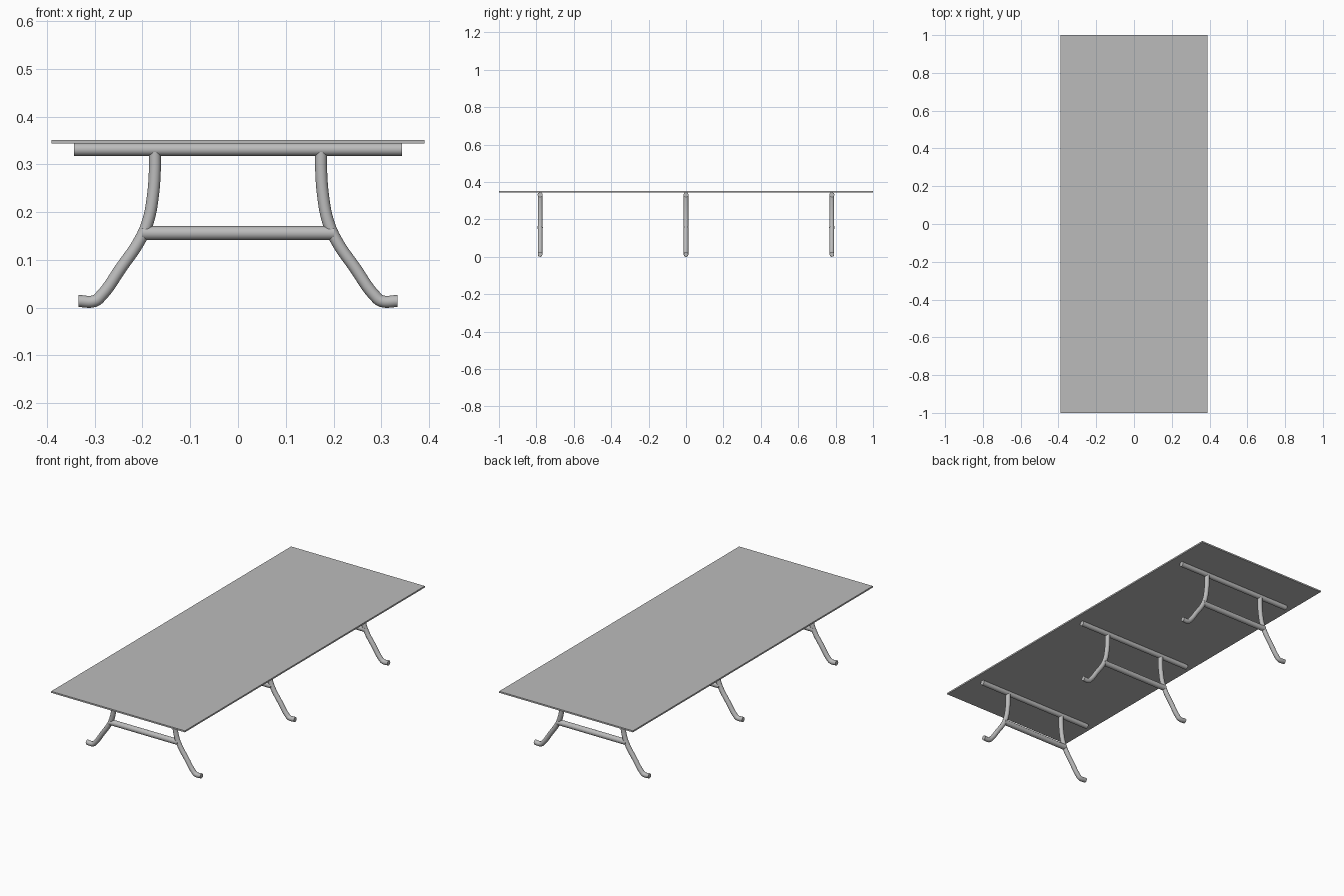
import bpy
import math

cube = bpy.data.objects.get("Cube")
if cube:
    bpy.data.objects.remove(cube, do_unlink=True)

grey = bpy.data.materials.new("matte grey")
grey.use_nodes = True
COLOUR = (0.5, 0.5, 0.5, 1)
grey.diffuse_color = COLOUR
bsdf = next(n for n in grey.node_tree.nodes if n.type == 'BSDF_PRINCIPLED')
bsdf.inputs["Base Color"].default_value = COLOUR


def finish(obj, name, smooth=True):
    obj.name = name
    obj.data.materials.clear()
    obj.data.materials.append(grey)
    if smooth:
        bpy.ops.object.shade_smooth_by_angle(angle=math.radians(40))
    return obj


def cross_tube(name, y, z, half_length, radius):
    """Straight round bar running across the table."""
    bpy.ops.mesh.primitive_cylinder_add(
        vertices=24, radius=radius, depth=2 * half_length,
        location=(0, y, z), rotation=(0, math.pi / 2, 0))
    return finish(bpy.context.object, name)


def bent_leg(name, side, y):
    """Round tube swept along the curved leg profile, ending in a flat foot."""
    curve = bpy.data.curves.new(name, 'CURVE')
    curve.dimensions = '3D'
    curve.bevel_depth = LEG_RADIUS
    curve.bevel_resolution = 4
    curve.resolution_u = 5
    curve.use_fill_caps = True
    spline = curve.splines.new('BEZIER')
    spline.bezier_points.add(len(LEG_PATH) - 1)
    for point, (x, z) in zip(spline.bezier_points, LEG_PATH):
        point.co = (side * x, y, z)
        point.handle_left_type = point.handle_right_type = 'AUTO'
    obj = bpy.data.objects.new(name, curve)
    bpy.context.collection.objects.link(obj)
    bpy.ops.object.select_all(action='DESELECT')
    obj.select_set(True)
    bpy.context.view_layer.objects.active = obj
    bpy.ops.object.convert(target='MESH')
    return finish(bpy.context.object, name)


LEG_RADIUS = 0.0125
LEG_PATH = [(0.174, 0.326), (0.174, 0.29), (0.178, 0.235), (0.188, 0.182),
            (0.205, 0.142), (0.245, 0.083), (0.288, 0.023),
            (0.3, 0.0138), (0.334, 0.0138)]

# Thin table top
bpy.ops.mesh.primitive_cube_add(size=1, location=(0, 0, 0.347))
top = bpy.context.object
top.scale = (0.78, 2, 0.008)
bpy.ops.object.transform_apply(location=False, rotation=False, scale=True)
finish(top, "table_top", smooth=False)

# Three matching trestles
for place, y in (("front", -0.78), ("middle", 0), ("back", 0.78)):
    cross_tube(place + "_top_rail", y, 0.331, 0.343, 0.0133)
    cross_tube(place + "_stretcher", y, 0.156, 0.201, 0.0145)
    for side_name, side in (("left", 1), ("right", -1)):
        bent_leg(f"{place}_{side_name}_leg", side, y)
